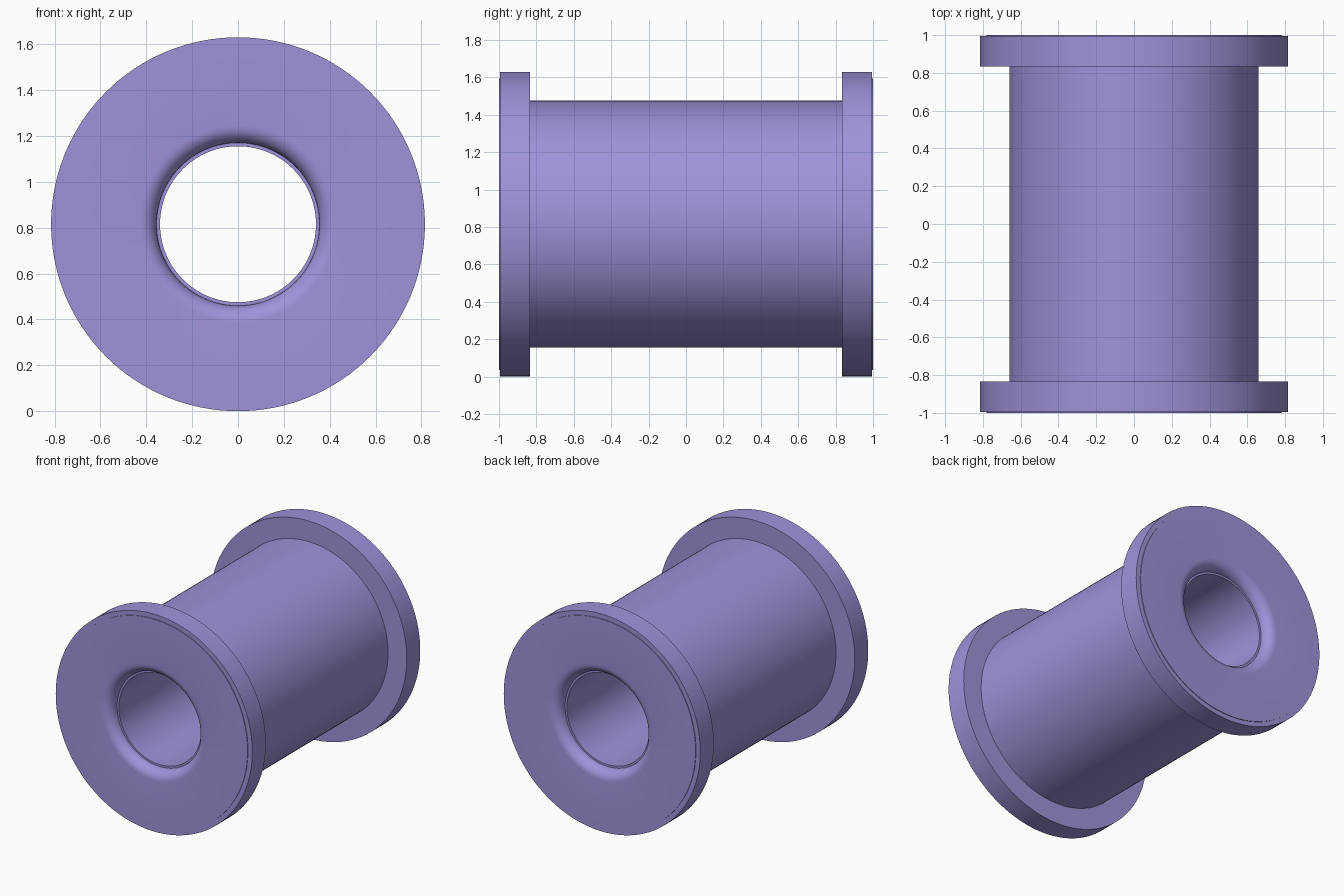
import bpy, bmesh, math

if "Cube" in bpy.data.objects:
    bpy.data.objects.remove(bpy.data.objects["Cube"])

R = 0.815          # flange radius, also the height of the axis
SEGMENTS = 128

# Half profile as (radius, y), from the bore mouth out to the barrel
FILLET = 0.075
half = [(0.34, 0.925), (0.355, 0.925)]
for i in range(9):                                   # rounded bore mouth
    a = math.pi / 2 * i / 8
    half.append((0.355 + FILLET * (1 - math.cos(a)),
                 0.925 + FILLET * math.sin(a)))
half += [(0.78, 1.0), (0.78, 0.995),                 # slightly raised end face
         (R, 0.995), (R, 0.835),                     # flange rim
         (0.66, 0.835)]                              # barrel shoulder

# Mirror the half profile to get the closed spool section
profile = half + [(r, -y) for r, y in reversed(half)]

# Lathe the section around the y axis
bm = bmesh.new()
rings = []
for k in range(SEGMENTS):
    t = 2 * math.pi * k / SEGMENTS
    rings.append([bm.verts.new((r * math.cos(t), y, R + r * math.sin(t)))
                  for r, y in profile])
n = len(profile)
for k in range(SEGMENTS):
    a, b = rings[k], rings[(k + 1) % SEGMENTS]
    for i in range(n):
        j = (i + 1) % n
        bm.faces.new((a[i], a[j], b[j], b[i]))
bmesh.ops.recalc_face_normals(bm, faces=bm.faces)

mesh = bpy.data.meshes.new("flanged_spool")
bm.to_mesh(mesh)
bm.free()
spool = bpy.data.objects.new("flanged_spool", mesh)
bpy.context.collection.objects.link(spool)

# Purple finish
mat = bpy.data.materials.new("purple")
mat.diffuse_color = (0.35, 0.29, 0.70, 1)
mat.use_nodes = True
mat.node_tree.nodes["Principled BSDF"].inputs["Base Color"].default_value = mat.diffuse_color
mesh.materials.append(mat)

# Smooth rounds, crisp rims
bpy.context.view_layer.objects.active = spool
spool.select_set(True)
bpy.ops.object.shade_smooth_by_angle(angle=math.radians(30))
